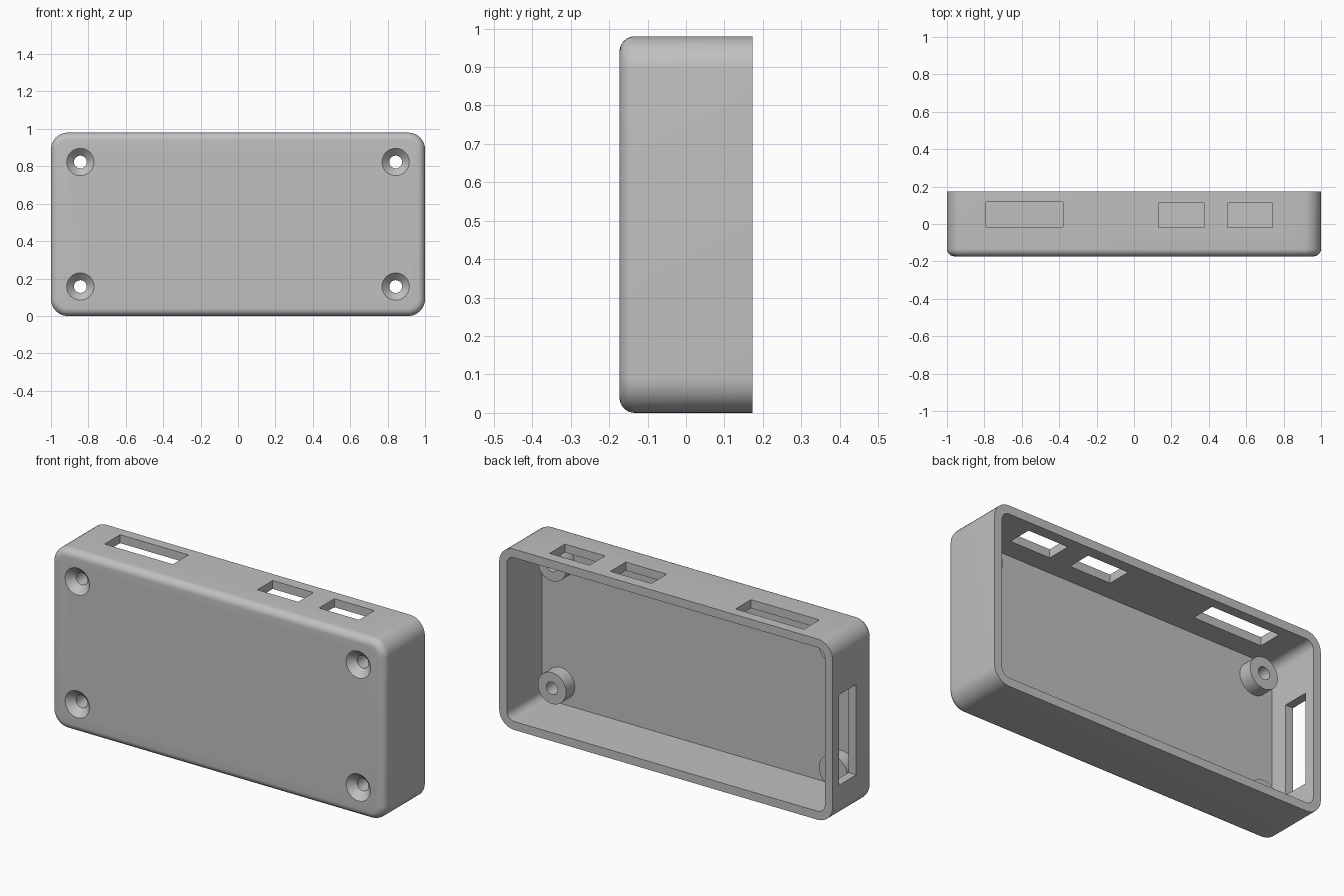
import bpy
import bmesh
from math import radians
from mathutils import Matrix, Vector

cube = bpy.data.objects.get("Cube")
if cube:
    bpy.data.objects.remove(cube, do_unlink=True)

# Overall sizes
HALF_X, HALF_Y, HEIGHT = 1.0, 0.173, 0.98
WALL, FLOOR_Y = 0.046, -0.13
MID_Z = HEIGHT / 2

grey = bpy.data.materials.new("light grey plastic")
grey.use_nodes = True
colour = (0.53, 0.53, 0.53, 1)
grey.diffuse_color = colour
grey.node_tree.nodes["Principled BSDF"].inputs["Base Color"].default_value = colour


def add_object(name, bm):
    bmesh.ops.recalc_face_normals(bm, faces=bm.faces)
    mesh = bpy.data.meshes.new(name)
    bm.to_mesh(mesh)
    bm.free()
    mesh.materials.append(grey)
    obj = bpy.data.objects.new(name, mesh)
    bpy.context.collection.objects.link(obj)
    return obj


def box(name, lo, hi, corner=0, front_round=0):
    """Box with optional rounded corners along y and a rounded front rim."""
    lo, hi = Vector(lo), Vector(hi)
    bm = bmesh.new()
    bmesh.ops.create_cube(bm, size=1)
    for v in bm.verts:
        v.co = (lo + hi) / 2 + v.co * (hi - lo)
    if corner:
        edges = [e for e in bm.edges
                 if abs(e.verts[0].co.y - e.verts[1].co.y) > 0.01]
        bmesh.ops.bevel(bm, geom=edges, offset=corner, segments=10,
                        profile=0.5, affect='EDGES')
    if front_round:
        edges = [e for e in bm.edges
                 if all(abs(v.co.y - lo.y) < 1e-4 for v in e.verts)]
        bmesh.ops.bevel(bm, geom=edges, offset=front_round, segments=8,
                        profile=0.5, affect='EDGES')
    return add_object(name, bm)


def round_part(name, x, z, y0, y1, r0, r1):
    """Cylinder or cone running along y."""
    bm = bmesh.new()
    place = Matrix.Translation((x, (y0 + y1) / 2, z)) @ Matrix.Rotation(radians(-90), 4, 'X')
    bmesh.ops.create_cone(bm, cap_ends=True, segments=40, radius1=r0,
                          radius2=r1, depth=y1 - y0, matrix=place)
    return add_object(name, bm)


def combine(target, tool, operation):
    mod = target.modifiers.new(operation.lower(), 'BOOLEAN')
    mod.operation = operation
    mod.solver = 'EXACT'
    mod.object = tool
    bpy.context.view_layer.objects.active = target
    bpy.ops.object.modifier_apply(modifier=mod.name)
    bpy.data.objects.remove(tool, do_unlink=True)


# Hollow shell, open at the back
case = box("enclosure_shell", (-HALF_X, -HALF_Y, 0), (HALF_X, HALF_Y, HEIGHT), 0.09, 0.04)
combine(case, box("cavity_cutter", (WALL - HALF_X, FLOOR_Y, WALL),
                  (HALF_X - WALL, 0.3, HEIGHT - WALL), 0.045), 'DIFFERENCE')

# Screw bosses, with through holes and countersinks on the front
for x in (-0.843, 0.843):
    for z in (MID_Z - 0.333, MID_Z + 0.333):
        combine(case, round_part("screw_boss", x, z, -0.15, -0.055, 0.085, 0.085), 'UNION')
        combine(case, round_part("hole_cutter", x, z, -0.3, 0.1, 0.034, 0.034), 'DIFFERENCE')
        combine(case, round_part("countersink_cutter", x, z, -0.183, -0.13, 0.083, 0.03),
                'DIFFERENCE')

# Port openings in the top wall
for x0, x1, y0, y1 in ((-0.79, -0.38, -0.015, 0.118),
                       (0.13, 0.375, -0.02, 0.112),
                       (0.50, 0.74, -0.02, 0.112)):
    combine(case, box("port_cutter", (x0, y0, HEIGHT - 0.1), (x1, y1, HEIGHT + 0.1)),
            'DIFFERENCE')

# Tall slot in the right wall
combine(case, box("slot_cutter", (-1.1, -0.03, 0.19), (-0.9, 0.117, 0.68)), 'DIFFERENCE')

# Smooth the rounded surfaces and keep the edges crisp
bpy.ops.object.select_all(action='DESELECT')
case.select_set(True)
bpy.context.view_layer.objects.active = case
bpy.ops.object.shade_smooth_by_angle(angle=radians(30))
